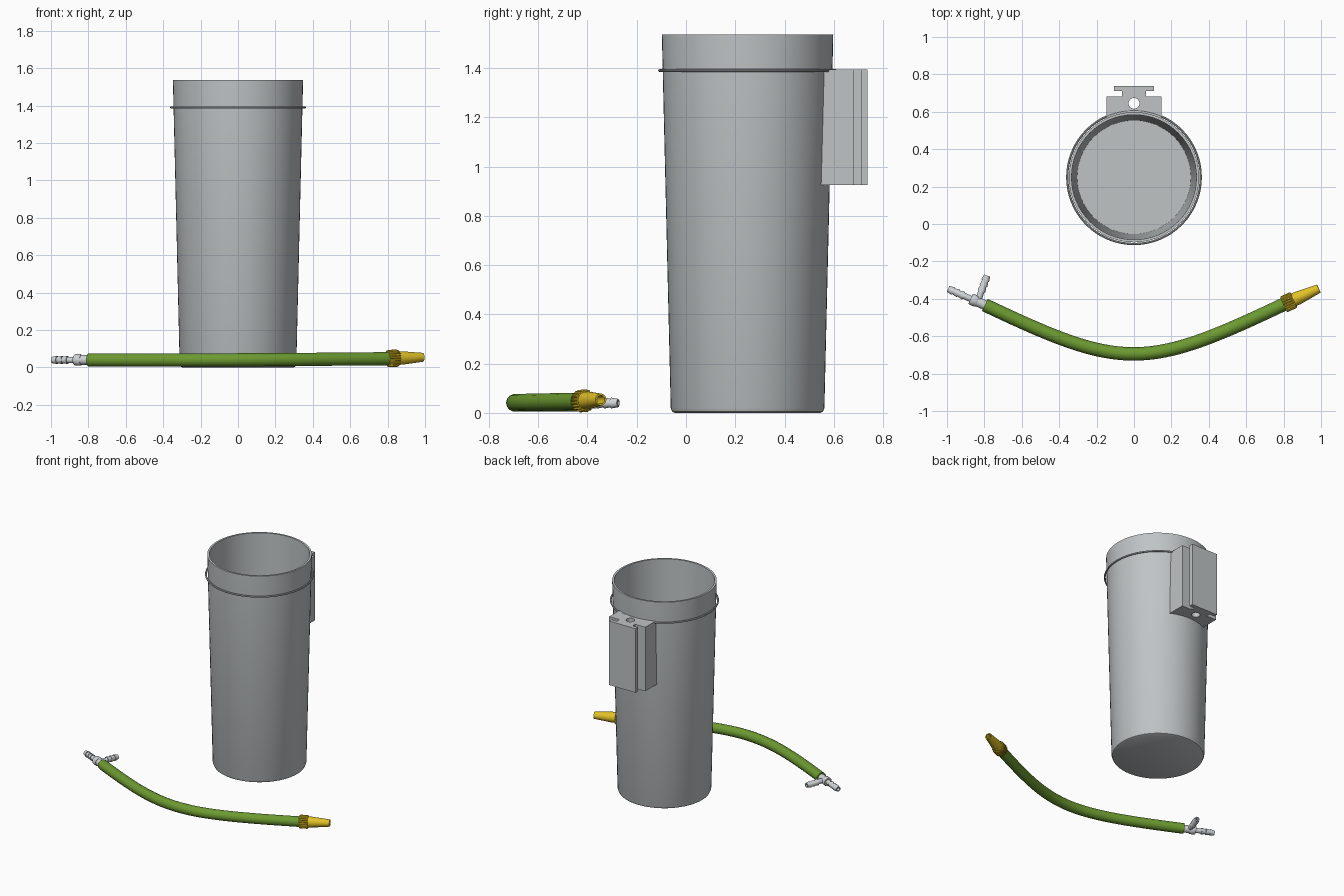
import bpy, bmesh, math
from mathutils import Vector

if "Cube" in bpy.data.objects:
    bpy.data.objects.remove(bpy.data.objects["Cube"], do_unlink=True)


def material(name, rgb):
    m = bpy.data.materials.new(name)
    m.use_nodes = True
    m.diffuse_color = (*rgb, 1)
    m.node_tree.nodes["Principled BSDF"].inputs["Base Color"].default_value = (*rgb, 1)
    return m


GREY = material("grey plastic", (0.52, 0.55, 0.56))
PALE = material("pale grey plastic", (0.63, 0.66, 0.68))
GREEN = material("hose green", (0.15, 0.32, 0.03))
YELLOW = material("fitting yellow", (0.75, 0.53, 0.02))


def finish(ob, mat, angle=35):
    bpy.ops.object.select_all(action='DESELECT')
    ob.select_set(True)
    bpy.context.view_layer.objects.active = ob
    if ob.type == 'CURVE':
        bpy.ops.object.convert(target='MESH')
        ob = bpy.context.object
    ob.data.materials.clear()
    ob.data.materials.append(mat)
    bpy.ops.object.shade_smooth_by_angle(angle=math.radians(angle))
    return ob


def lathe(name, profile, mat, start=(0, 0, 0), axis=(0, 0, 1), sides=24, ridge=0):
    """Spin (radius, distance) pairs about an axis; ridge lowers alternate pairs of sides."""
    bm = bmesh.new()
    rot = Vector((0, 0, 1)).rotation_difference(Vector(axis).normalized())
    rings = []
    for r, d in profile:
        ring = []
        for i in range(sides):
            a = 2 * math.pi * i / sides
            rr = max(r - (ridge if i % 4 > 1 else 0), 0)
            p = Vector((rr * math.cos(a), rr * math.sin(a), d))
            ring.append(bm.verts.new(rot @ p + Vector(start)))
        rings.append(ring)
    for low, high in zip(rings, rings[1:]):
        for i in range(sides):
            j = (i + 1) % sides
            bm.faces.new((low[i], low[j], high[j], high[i]))
    bmesh.ops.remove_doubles(bm, verts=bm.verts, dist=1e-5)
    bmesh.ops.recalc_face_normals(bm, faces=bm.faces)
    mesh = bpy.data.meshes.new(name)
    bm.to_mesh(mesh)
    bm.free()
    ob = bpy.data.objects.new(name, mesh)
    bpy.context.collection.objects.link(ob)
    return finish(ob, mat)


def new_curve(name, dims):
    cu = bpy.data.curves.new(name, 'CURVE')
    cu.dimensions = dims
    ob = bpy.data.objects.new(name, cu)
    bpy.context.collection.objects.link(ob)
    return ob, cu


# Tapered container with a thin wall and rounded foot
CY = 0.25
lathe("container", [(0, 0), (0.296, 0), (0.306, 0.005), (0.312, 0.02), (0.348, 1.537),
                    (0.334, 1.537), (0.304, 0.015), (0, 0.015)],
      GREY, start=(0, CY, 0), sides=64)

# Wire ring around the rim
bpy.ops.mesh.primitive_torus_add(location=(0, CY, 1.39), major_radius=0.357, minor_radius=0.006,
                                 major_segments=64, minor_segments=8)
ring = bpy.context.object
ring.name = "rim_ring"
finish(ring, GREY)

# Mounting bracket: T-shaped section with a round hole, hugging the wall
half = [(0.147, 0.681), (0.064, 0.681), (0.064, 0.71), (0.108, 0.71), (0.108, 0.738)]
outline = half + [(-x, y) for x, y in reversed(half)]
R, spread = 0.333, math.asin(0.147 / 0.333)
for i in range(13):
    a = -spread + 2 * spread * i / 12
    outline.append((R * math.sin(a), CY + R * math.cos(a)))
hole = [(0.029 * math.cos(math.tau * i / 24), 0.645 + 0.029 * math.sin(math.tau * i / 24))
        for i in range(24)]
bracket, cu = new_curve("mounting_bracket", '2D')
cu.fill_mode = 'BOTH'
cu.extrude = 0.235
for loop in (outline, hole):
    sp = cu.splines.new('POLY')
    sp.points.add(len(loop) - 1)
    for pt, (x, y) in zip(sp.points, loop):
        pt.co = (x, y, 0, 1)
    sp.use_cyclic_u = True
bracket.location.z = 1.16
finish(bracket, GREY, 30)

# Curved hose
hose, cu = new_curve("hose", '3D')
cu.bevel_depth = 0.036
cu.bevel_resolution = 5
cu.use_fill_caps = True
cu.resolution_u = 40
sp = cu.splines.new('BEZIER')
sp.bezier_points.add(1)
a, b = sp.bezier_points
ends = ((a, (-0.797, -0.433, 0.04), (-0.06, -0.783, 0.04)),
        (b, (0.81, -0.425, 0.047), (0.06, -0.783, 0.04)))
for p, co, inner in ends:
    p.handle_left_type = p.handle_right_type = 'FREE'
    p.co = co
    p.handle_left = p.handle_right = inner
a.handle_left, b.handle_right = a.co, b.co
finish(hose, GREEN)

# Yellow end: knurled collar and hollow tapered nozzle
out = Vector((0.91, 0.41, 0.03)).normalized()
base = Vector((0.80, -0.43, 0.048))
lathe("knurled_collar", [(0, 0), (0.043, 0), (0.046, 0.006), (0.046, 0.054), (0.043, 0.06), (0, 0.06)],
      YELLOW, base, out, sides=80, ridge=0.005)
lathe("nozzle", [(0, 0.05), (0.036, 0.05), (0.036, 0.085), (0.024, 0.206), (0.017, 0.206),
                 (0.017, 0.12), (0, 0.12)], YELLOW, base, out)


# Barbed three-way connector
def barbed(name, start, axis, length, count=3):
    step = length * 0.6 / count
    prof = [(0, 0), (0.017, 0), (0.017, length * 0.4)]
    for i in range(count):
        d = length * 0.4 + i * step
        prof += [(0.022, d), (0.017, d + step)]
    prof += [(0.010, length), (0.010, length * 0.7), (0, length * 0.7)]
    lathe(name, prof, PALE, start, axis)


junction = Vector((-0.855, -0.408, 0.04))
main = Vector((-0.91, 0.40, 0))
lathe("connector_body", [(0, -0.02), (0.028, -0.02), (0.031, -0.014), (0.031, 0.014),
                         (0.028, 0.02), (0, 0.02)], PALE, junction, main)
lathe("connector_neck", [(0, 0), (0.026, 0), (0.026, 0.065), (0, 0.065)], PALE, junction, -main)
barbed("connector_straight_barb", junction, main, 0.152)
barbed("connector_side_barb", junction + Vector((0.02, -0.005, 0)), Vector((0.36, 1, 0)), 0.146)
